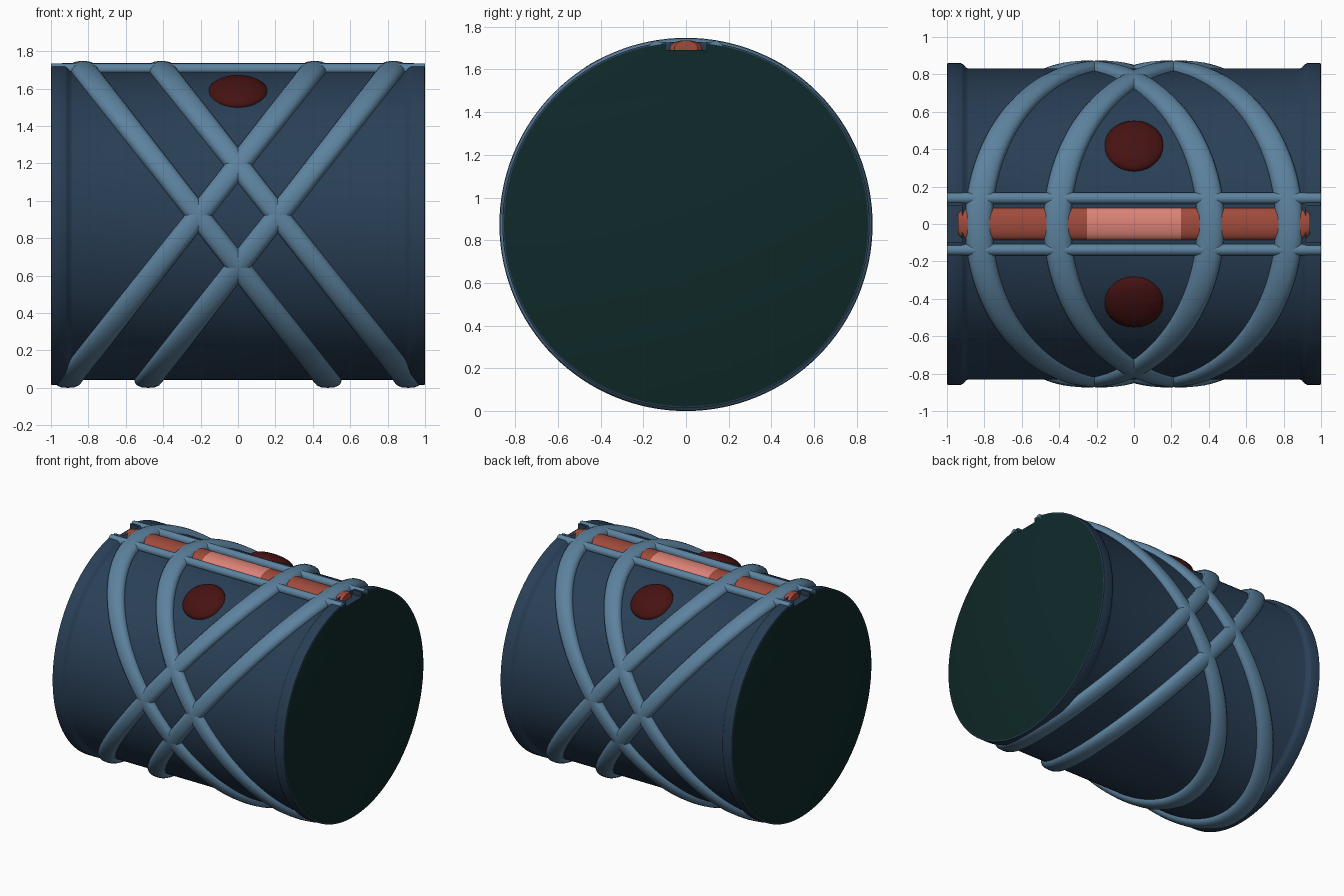
import bpy, bmesh, math
from mathutils import Matrix, Vector

if "Cube" in bpy.data.objects:
    bpy.data.objects.remove(bpy.data.objects["Cube"])

ZC = 0.874          # height of the drum axis


def lin(c):
    c /= 255
    return c / 12.92 if c <= 0.04045 else ((c + 0.055) / 1.055) ** 2.4


def material(name, rgb):
    m = bpy.data.materials.new(name)
    m.diffuse_color = (*[lin(c) for c in rgb], 1)
    m.use_nodes = True
    m.node_tree.nodes["Principled BSDF"].inputs["Base Color"].default_value = m.diffuse_color
    return m


NAVY = material("navy shell", (41, 63, 86))
STEEL = material("steel blue", (92, 130, 158))
GREEN = material("dark green", (15, 41, 41))
RED = material("brick red", (160, 75, 60))
PINK = material("light coral", (220, 130, 118))
MAROON = material("maroon", (70, 18, 18))


def make(name, verts, faces, *mats, smooth=True):
    me = bpy.data.meshes.new(name)
    me.from_pydata(verts, [], faces)
    bm = bmesh.new()
    bm.from_mesh(me)
    bmesh.ops.recalc_face_normals(bm, faces=bm.faces)
    bm.to_mesh(me)
    bm.free()
    for m in mats:
        me.materials.append(m)
    ob = bpy.data.objects.new(name, me)
    bpy.context.collection.objects.link(ob)
    bpy.ops.object.select_all(action='DESELECT')
    ob.select_set(True)
    bpy.context.view_layer.objects.active = ob
    if smooth:
        bpy.ops.object.shade_smooth_by_angle(angle=math.radians(35))
    return ob


def loft(name, sections, *mats, closed=False):
    """Skin a row of equal-length closed sections."""
    n, k = len(sections[0]), len(sections)
    verts = [p for s in sections for p in s]
    faces = [(a * n + i, a * n + (i + 1) % n,
              (a + 1) % k * n + (i + 1) % n, (a + 1) % k * n + i)
             for a in range(k if closed else k - 1) for i in range(n)]
    if not closed:
        faces += [tuple(range(n)), tuple(range((k - 1) * n, k * n))]
    return make(name, verts, faces, *mats)


def circle(x, r, n, y=0, z=ZC):
    return [(x, y + r * math.cos(2 * math.pi * i / n),
             z + r * math.sin(2 * math.pi * i / n)) for i in range(n)]


# drum shell with raised end rims
half = [(1.0, 0.852), (0.997, 0.86), (0.925, 0.86), (0.912, 0.852), (0.898, 0.836), (0.885, 0.831)]
profile = [(-x, r) for x, r in half] + [(x, r) for x, r in reversed(half)]
shell = loft("drum_shell", [circle(x, r, 128) for x, r in profile], NAVY, GREEN)

# notches through both rims at the top
for s in (-1, 1):
    bm = bmesh.new()
    bmesh.ops.create_cube(bm, size=1, matrix=Matrix.Translation((s * 0.98, 0, 1.79))
                          @ Matrix.Diagonal((0.12, 0.19, 0.2, 1)))
    me = bpy.data.meshes.new("notch_cutter")
    bm.to_mesh(me)
    bm.free()
    me.materials.append(NAVY)
    cutter = bpy.data.objects.new("notch_cutter", me)
    bpy.context.collection.objects.link(cutter)
    cutter.hide_render = True
    bpy.context.view_layer.objects.active = shell
    mod = shell.modifiers.new("notch", 'BOOLEAN')
    mod.operation, mod.solver, mod.object = 'DIFFERENCE', 'EXACT', cutter
    shell.modifiers.move(len(shell.modifiers) - 1, 0)
    bpy.ops.object.modifier_apply(modifier=mod.name)
    bpy.data.objects.remove(cutter)

# green flat ends
for p in shell.data.polygons:
    p.material_index = int(abs(p.normal.x) > 0.95 and abs(p.center.x) > 0.99)


# slanted hoops wrapped round the drum
def hoop(name, mid, lean):
    sections = []
    for a in range(128):
        t = 2 * math.pi * a / 128
        c, s = math.cos(t), math.sin(t)
        ring = []
        for i in range(16):
            u = 2 * math.pi * i / 16
            cu, su = math.cos(u), math.sin(u)
            r = 0.826 + 0.048 * math.copysign(abs(su) ** 0.8, su)
            x = mid + lean * s + 0.075 * math.copysign(abs(cu) ** 0.8, cu)
            ring.append((x, r * c, ZC + r * s))
        sections.append(ring)
    loft(name, sections, STEEL, closed=True)


for side, s in (("left", -1), ("right", 1)):
    hoop(f"outer_hoop_{side}", s * 0.175, s * 0.655)
    hoop(f"inner_hoop_{side}", -s * 0.25, s * 0.66)

# twin rails along the top
for side, s in (("front", -1), ("back", 1)):
    loft(f"rail_{side}", [circle(x, 0.031, 16, s * 0.138, 1.704) for x in (-1, 1)], STEEL)


# arched light bar between the rails
def arch(x, w, h):
    top = [(x, w * math.cos(math.pi * i / 12), 1.70 + h * math.sin(math.pi * i / 12))
           for i in range(13)]
    return top + [(x, -w, 1.685), (x, w, 1.685)]


stations = [(-0.94, 0.055), (-0.92, 0.075), (-0.895, 0.085), (-0.25, 0.085),
            (0.25, 0.085), (0.895, 0.085), (0.92, 0.075), (0.94, 0.055)]
bar = loft("light_bar", [arch(x, w, 0.036) for x, w in stations], RED, PINK)
for p in bar.data.polygons:
    p.material_index = int(abs(p.center.x) < 0.2)

# oval domes on both sides of the bar
for side, s in (("front", -1), ("back", 1)):
    bm = bmesh.new()
    bmesh.ops.create_uvsphere(bm, u_segments=40, v_segments=20, radius=1)
    tilt = math.radians(30.5)
    n = Vector((0, s * math.sin(tilt), math.cos(tilt)))
    bm.transform(Matrix.Translation(Vector((0, 0, ZC)) + n * 0.82)
                 @ Matrix.Rotation(-s * tilt, 4, 'X')
                 @ Matrix.Diagonal((0.16, 0.155, 0.055, 1)))
    verts = [v.co.copy() for v in bm.verts]
    bm.verts.index_update()
    faces = [[v.index for v in f.verts] for f in bm.faces]
    bm.free()
    make(f"oval_dome_{side}", verts, faces, MAROON)
